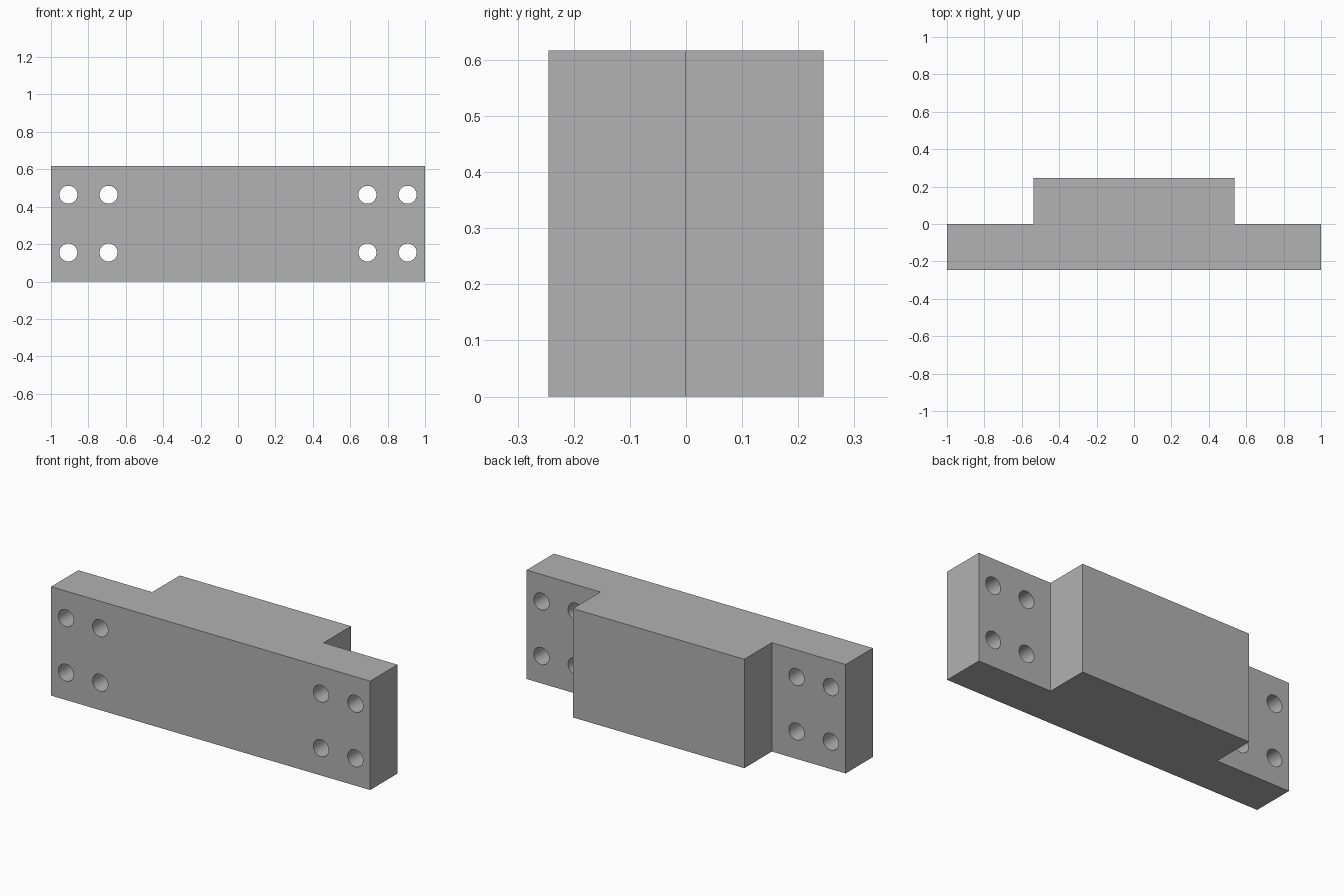
import bpy, bmesh, math

cube = bpy.data.objects.get("Cube")
if cube:
    bpy.data.objects.remove(cube, do_unlink=True)

HALF_LENGTH, HALF_DEPTH, HEIGHT = 1.0, 0.245, 0.617
BLOCK_HALF = 0.537          # half width of the raised back block
STEP_Y = -0.001             # back face of the end flanges
HOLE_X, HOLE_Z, HOLE_R = (0.692, 0.907), (0.155, 0.464), 0.048

grey = bpy.data.materials.new("plain grey")
grey.use_nodes = True
grey.diffuse_color = (0.445, 0.445, 0.445, 1)
bsdf = next(n for n in grey.node_tree.nodes if n.type == 'BSDF_PRINCIPLED')
bsdf.inputs["Base Color"].default_value = grey.diffuse_color


def add_object(name, bm):
    bmesh.ops.recalc_face_normals(bm, faces=bm.faces)
    mesh = bpy.data.meshes.new(name)
    bm.to_mesh(mesh)
    bm.free()
    mesh.materials.append(grey)
    obj = bpy.data.objects.new(name, mesh)
    bpy.context.collection.objects.link(obj)
    return obj


# Stepped body: plan profile extruded upward
half = [(HALF_LENGTH, -HALF_DEPTH), (HALF_LENGTH, STEP_Y),
        (BLOCK_HALF, STEP_Y), (BLOCK_HALF, HALF_DEPTH)]
outline = half + [(-x, y) for x, y in reversed(half)]
bm = bmesh.new()
base = bm.faces.new([bm.verts.new((x, y, 0)) for x, y in outline])
top = bmesh.ops.extrude_face_region(bm, geom=[base])["geom"]
bmesh.ops.translate(bm, vec=(0, 0, HEIGHT),
                    verts=[v for v in top if isinstance(v, bmesh.types.BMVert)])
body = add_object("mounting_block", bm)

# Bolt holes: four through each flange
bm = bmesh.new()
for side in (-1, 1):
    for x in HOLE_X:
        for z in HOLE_Z:
            ring = [bm.verts.new((side * x + HOLE_R * math.cos(a), -0.4, z + HOLE_R * math.sin(a)))
                    for a in (i * math.tau / 40 for i in range(40))]
            disc = bm.faces.new(ring)
            end = bmesh.ops.extrude_face_region(bm, geom=[disc])["geom"]
            bmesh.ops.translate(bm, vec=(0, 0.6, 0),
                                verts=[v for v in end if isinstance(v, bmesh.types.BMVert)])
cutter = add_object("bolt_hole_cutter", bm)

# Apply the cut, then discard the helper
cut = body.modifiers.new("bolt_holes", 'BOOLEAN')
cut.operation, cut.solver, cut.object = 'DIFFERENCE', 'EXACT', cutter
bpy.ops.object.select_all(action='DESELECT')
bpy.context.view_layer.objects.active = body
body.select_set(True)
bpy.ops.object.modifier_apply(modifier=cut.name)
bpy.data.objects.remove(cutter, do_unlink=True)
bpy.ops.object.shade_smooth_by_angle(angle=math.radians(30))
